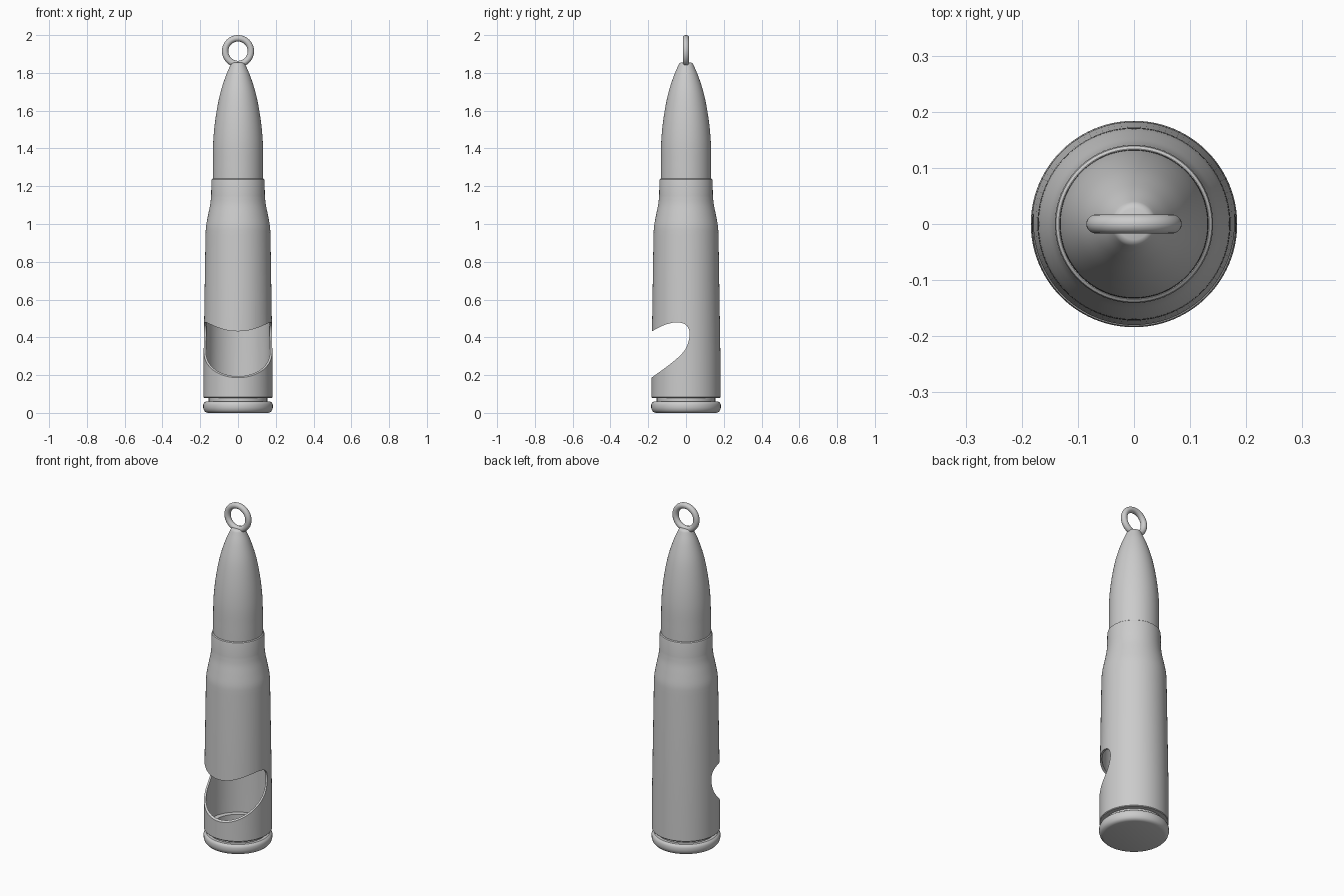
import bpy, bmesh, math
from mathutils import Vector, Matrix

if "Cube" in bpy.data.objects:
    bpy.data.objects.remove(bpy.data.objects["Cube"])


def smooth_path(pts, steps=6):
    """Catmull-Rom curve through 2D points."""
    p = [Vector(q) for q in pts]
    p = [2 * p[0] - p[1]] + p + [2 * p[-1] - p[-2]]
    out = []
    for i in range(1, len(p) - 2):
        a, b, c, d = p[i - 1:i + 3]
        for k in range(steps):
            t = k / steps
            out.append(0.5 * (2 * b + (c - a) * t + (2 * a - 5 * b + 4 * c - d) * t * t
                              + (3 * b - a - 3 * c + d) * t ** 3))
    out.append(p[-2])
    return [tuple(v) for v in out]


def make_object(name, bm):
    bmesh.ops.recalc_face_normals(bm, faces=bm.faces)
    mesh = bpy.data.meshes.new(name)
    bm.to_mesh(mesh)
    bm.free()
    obj = bpy.data.objects.new(name, mesh)
    bpy.context.collection.objects.link(obj)
    return obj


def lathe(name, profile, segments=96):
    """Revolve an (r, z) profile that starts and ends on the axis."""
    bm = bmesh.new()
    vs = [bm.verts.new((r, 0, z)) for r, z in profile]
    es = [bm.edges.new(e) for e in zip(vs, vs[1:])]
    bmesh.ops.spin(bm, geom=vs + es, cent=(0, 0, 0), axis=(0, 0, 1),
                   angle=math.tau, steps=segments)
    bmesh.ops.remove_doubles(bm, verts=bm.verts, dist=1e-5)
    return make_object(name, bm)


def select(obj):
    bpy.ops.object.select_all(action='DESELECT')
    obj.select_set(True)
    bpy.context.view_layer.objects.active = obj


def shade(obj, angle=32):
    select(obj)
    bpy.ops.object.shade_smooth_by_angle(angle=math.radians(angle))


# Hollow case: rim, groove, tapered body, shoulder and neck
shoulder = smooth_path([(0.172, 0.94), (0.169, 0.99), (0.158, 1.05),
                        (0.147, 1.105), (0.142, 1.15)], 4)
outer = [(0, 0), (0.16, 0), (0.172, 0.004), (0.18, 0.013), (0.184, 0.027),
         (0.184, 0.044), (0.18, 0.054), (0.172, 0.06), (0.155, 0.06),
         (0.155, 0.08), (0.18, 0.08), (0.183, 0.084), (0.182, 0.3)]
outer += shoulder + [(0.141, 1.228), (0.139, 1.236), (0.134, 1.24)]
inner = [(0.128, 1.24)] + [(r - 0.012, z) for r, z in reversed(shoulder)]
inner += [(0.171, 0.3), (0.172, 0.092), (0.143, 0.092), (0.143, 0.04), (0, 0.04)]
case = lathe("case", outer + inner)

# Bottle-opener notch: side profile (y, z) cut across the case
notch = smooth_path([(-0.3, 0.36), (-0.18, 0.432), (-0.12, 0.463), (-0.06, 0.479),
                     (-0.02, 0.475), (0.007, 0.458), (0.019, 0.425), (0.014, 0.38),
                     (-0.005, 0.335), (-0.04, 0.295), (-0.1, 0.246),
                     (-0.18, 0.188), (-0.3, 0.1)])
bm = bmesh.new()
face = bm.faces.new([bm.verts.new((-0.3, y, z)) for y, z in notch])
side = bmesh.ops.extrude_face_region(bm, geom=[face])["geom"]
bmesh.ops.translate(bm, vec=(0.6, 0, 0),
                    verts=[v for v in side if isinstance(v, bmesh.types.BMVert)])
cutter = make_object("notch_cutter", bm)
cutter.hide_render = True
mod = case.modifiers.new("notch", 'BOOLEAN')
mod.operation = 'DIFFERENCE'
mod.solver = 'EXACT'
mod.object = cutter
select(case)
bpy.ops.object.modifier_apply(modifier=mod.name)
bpy.data.objects.remove(cutter, do_unlink=True)
shade(case)

# Pointed tip seated in the neck
ogive = smooth_path([(0.133, 1.2), (0.133, 1.32), (0.131, 1.44), (0.119, 1.56),
                     (0.097, 1.68), (0.068, 1.775), (0.04, 1.842)])
tip = lathe("tip", [(0, 1.2)] + ogive + [(0.036, 1.85), (0.028, 1.854), (0, 1.855)])
shade(tip, 40)

# Key ring loop standing in the xz plane
bpy.ops.mesh.primitive_torus_add(major_radius=0.068, minor_radius=0.017,
                                 major_segments=64, minor_segments=20,
                                 location=(0, 0, 1.915),
                                 rotation=(math.pi / 2, 0, 0))
ring = bpy.context.object
ring.name = "key_loop"
shade(ring, 60)
